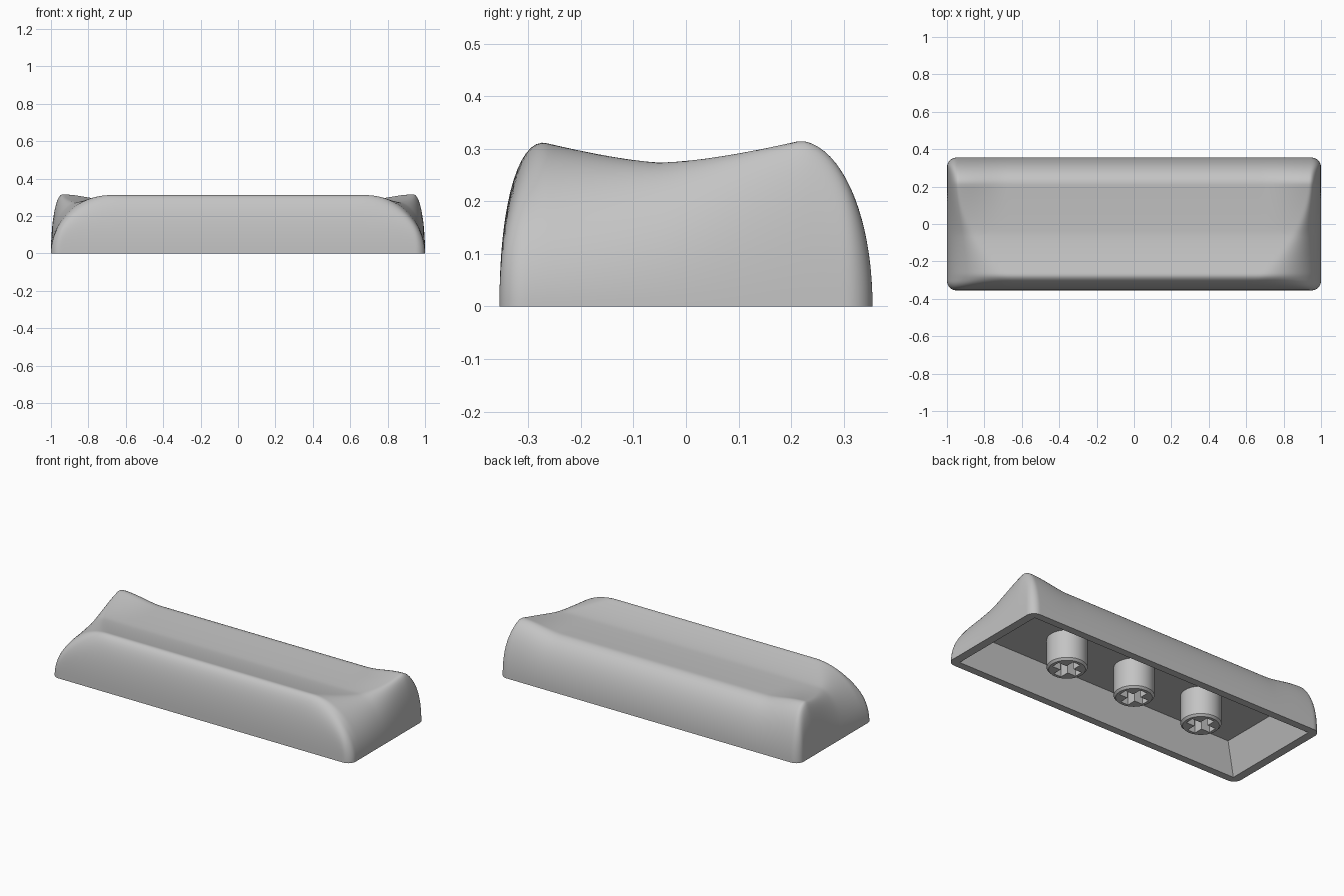
import bpy, bmesh, math

if "Cube" in bpy.data.objects:
    bpy.data.objects.remove(bpy.data.objects["Cube"])

HX, HY, R = 1.0, 0.355, 0.05          # half length, half depth, corner radius
COLS, ROWS = 120, 64

grey = bpy.data.materials.new("plain_grey")
grey.diffuse_color = (0.55, 0.55, 0.55, 1)
grey.use_nodes = True
grey.node_tree.nodes["Principled BSDF"].inputs["Base Color"].default_value = grey.diffuse_color


def limit(v, half, other):
    """Half extent of the rounded footprint at offset v along the other axis."""
    k = max(abs(v) - (half - R), 0.0)
    return other - R + math.sqrt(max(R * R - k * k, 0.0))


def shoulder(d, w, p):
    """Rounded wall profile: 0 at the edge, 1 at inset w."""
    t = 1 - min(max(d / w, 0.0), 1.0)
    return (1 - t ** p) ** (1 / p)


def ease(a, b, v):
    t = min(max((v - a) / (b - a), 0), 1)
    return t * t * (3 - 2 * t)


def dish(x, y):
    """Scooped top, with raised rear corners."""
    if y < -0.05:
        return 0.274 + 0.038 * min((-0.05 - y) / 0.22, 1) ** 1.4
    t = min((y + 0.05) / 0.27, 1) ** 1.5
    return 0.274 + t * (0.012 + 0.030 * ease(0.68, 0.93, abs(x)))


def height(x, y):
    dx = limit(y, HY, HX) - abs(x)
    dy = limit(x, HX, HY) - abs(y)
    side_w = 0.06 + 0.28 * (max(0.25 - y, 0) / 0.54) ** 2
    a = shoulder(dx, side_w, 2.0)
    b = shoulder(dy, 0.085, 2.2) if y < 0 else shoulder(dy, 0.145, 2.05)
    if min(a, b) < 1e-4:
        return 0.0
    return dish(x, y) * (a ** -4 + b ** -4 - 1) ** -0.25


def finish(ob, angle=35):
    ob.data.materials.append(grey)
    bpy.ops.object.select_all(action='DESELECT')
    ob.select_set(True)
    bpy.context.view_layer.objects.active = ob
    bpy.ops.object.shade_smooth_by_angle(angle=math.radians(angle))


def add_object(name, bm):
    bmesh.ops.recalc_face_normals(bm, faces=bm.faces)
    me = bpy.data.meshes.new(name)
    bm.to_mesh(me)
    bm.free()
    ob = bpy.data.objects.new(name, me)
    bpy.context.collection.objects.link(ob)
    return ob


# Shell: sculpted outer surface, sampled densely near the edges
bm = bmesh.new()
grid = []
for j in range(ROWS + 1):
    y = -HY * math.cos(math.pi * j / ROWS)
    row = []
    for i in range(COLS + 1):
        x = -math.cos(math.pi * i / COLS) * limit(y, HY, HX)
        edge = i in (0, COLS) or j in (0, ROWS)
        row.append(bm.verts.new((x, y, 0 if edge else height(x, y))))
    grid.append(row)
for j in range(ROWS):
    for i in range(COLS):
        bm.faces.new((grid[j][i], grid[j][i + 1], grid[j + 1][i + 1], grid[j + 1][i]))

# Shell: flat bottom rim, tapered cavity walls and ceiling
outer = (grid[0][:-1] + [r[-1] for r in grid[:-1]]
         + grid[-1][:0:-1] + [r[0] for r in grid[:0:-1]])


def cavity_loop(hx, hy, z):
    return [bm.verts.new((max(-hx, min(hx, v.co.x * hx / 0.95)),
                          max(-hy, min(hy, v.co.y)), z)) for v in outer]


loops = [outer, cavity_loop(0.95, 0.31, 0), cavity_loop(0.88, 0.27, 0.18)]
n = len(outer)
for lo, hi in zip(loops, loops[1:]):
    for i in range(n):
        k = (i + 1) % n
        bm.faces.new((lo[i], hi[i], hi[k], lo[k]))
bm.faces.new(loops[-1])
bmesh.ops.remove_doubles(bm, verts=bm.verts, dist=1e-5)
shell = add_object("keycap_shell", bm)
finish(shell)


# Stems: chamfered posts with a cross-shaped socket
def box(name, x, sx, sy):
    b = bmesh.new()
    bmesh.ops.create_cube(b, size=1)
    bmesh.ops.scale(b, vec=(sx, sy, 0.28), verts=b.verts)
    bmesh.ops.translate(b, vec=(x, 0, 0), verts=b.verts)
    ob = add_object(name, b)
    ob.hide_render = True
    ob.hide_viewport = True
    return ob


def stem(name, x):
    b = bmesh.new()
    rings = [[b.verts.new((x + r * math.cos(math.tau * i / 48),
                           r * math.sin(math.tau * i / 48), z)) for i in range(48)]
             for r, z in ((0.098, 0.0), (0.109, 0.012), (0.109, 0.19))]
    for lo, hi in zip(rings, rings[1:]):
        for i in range(48):
            k = (i + 1) % 48
            b.faces.new((lo[i], lo[k], hi[k], hi[i]))
    b.faces.new(rings[0])
    b.faces.new(rings[-1])
    ob = add_object(name, b)
    finish(ob)
    for axis, size in (("long", (0.16, 0.05)), ("cross", (0.05, 0.16))):
        m = ob.modifiers.new("socket_" + axis, 'BOOLEAN')
        m.operation = 'DIFFERENCE'
        m.solver = 'EXACT'
        m.object = box(f"{name}_{axis}_cutter", x, *size)


for name, x in (("left_stem", -0.465), ("middle_stem", 0.0), ("right_stem", 0.465)):
    stem(name, x)
